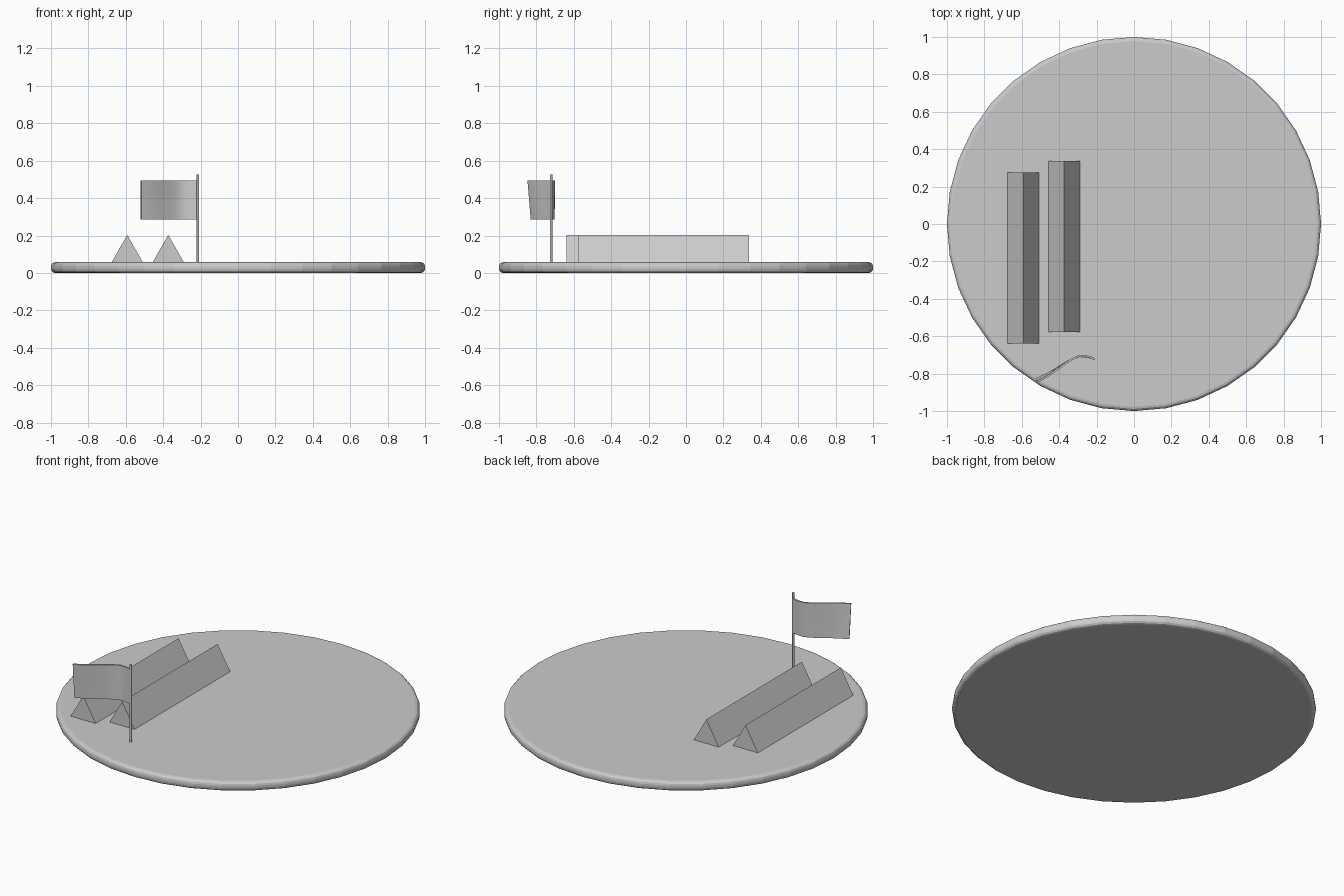
import bpy, bmesh, math
from mathutils import Vector

if "Cube" in bpy.data.objects:
    bpy.data.objects.remove(bpy.data.objects["Cube"])

TOP = 0.057  # height of the disc's upper face


def make_object(name, verts, faces):
    mesh = bpy.data.meshes.new(name)
    mesh.from_pydata(verts, [], faces)
    bm = bmesh.new()
    bm.from_mesh(mesh)
    bmesh.ops.recalc_face_normals(bm, faces=bm.faces)
    bm.to_mesh(mesh)
    bm.free()
    obj = bpy.data.objects.new(name, mesh)
    bpy.context.collection.objects.link(obj)
    return obj


# Round base with a softened rim
bpy.ops.mesh.primitive_cylinder_add(vertices=36, radius=1, depth=TOP,
                                    location=(0, 0, TOP / 2))
base = bpy.context.object
base.name = "round_base"
bevel = base.modifiers.new("rim", 'BEVEL')
bevel.width = 0.022
bevel.segments = 3
bevel.limit_method = 'ANGLE'
bevel.angle_limit = math.radians(40)


# Triangular bars lying on the base
def triangular_bar(name, x, y0, y1, width=0.167, height=0.146):
    section = [(x - width / 2, TOP), (x + width / 2, TOP), (x, TOP + height)]
    verts = [(px, y, pz) for y in (y0, y1) for px, pz in section]
    faces = [(0, 1, 2), (3, 5, 4), (0, 3, 4, 1), (1, 4, 5, 2), (2, 5, 3, 0)]
    return make_object(name, verts, faces)


triangular_bar("outer_bar", -0.592, -0.638, 0.276)
triangular_bar("inner_bar", -0.373, -0.578, 0.338)

# Flag pole
POLE_X, POLE_Y = -0.215, -0.721
bpy.ops.mesh.primitive_cylinder_add(vertices=12, radius=0.006, depth=0.525 - 0.04,
                                    location=(POLE_X, POLE_Y, (0.525 + 0.04) / 2))
bpy.context.object.name = "flag_pole"

# Waving flag: plan-view curve at the top edge, a little flatter at the bottom
wave = [(-0.215, -0.718), (-0.255, -0.706), (-0.295, -0.705), (-0.335, -0.724),
        (-0.375, -0.752), (-0.415, -0.781), (-0.455, -0.809), (-0.49, -0.829),
        (-0.518, -0.843)]
ROWS, n = 5, len(wave)
Z_LOW, Z_HIGH = 0.285, 0.494
verts = []
for r in range(ROWS):
    t = r / (ROWS - 1)
    amount = 0.86 + 0.14 * t
    for x, y in wave:
        verts.append(Vector((x, POLE_Y + (y - POLE_Y) * amount,
                             Z_LOW + (Z_HIGH - Z_LOW) * t)))
faces = [(r * n + c, r * n + c + 1, (r + 1) * n + c + 1, (r + 1) * n + c)
         for r in range(ROWS - 1) for c in range(n - 1)]
flag = make_object("flag", verts, faces)
solid = flag.modifiers.new("cloth", 'SOLIDIFY')
solid.thickness = 0.01
solid.offset = 0
bpy.ops.object.select_all(action='DESELECT')
flag.select_set(True)
bpy.context.view_layer.objects.active = flag
bpy.ops.object.modifier_apply(modifier="cloth")
bpy.ops.object.shade_smooth_by_angle(angle=math.radians(40))
